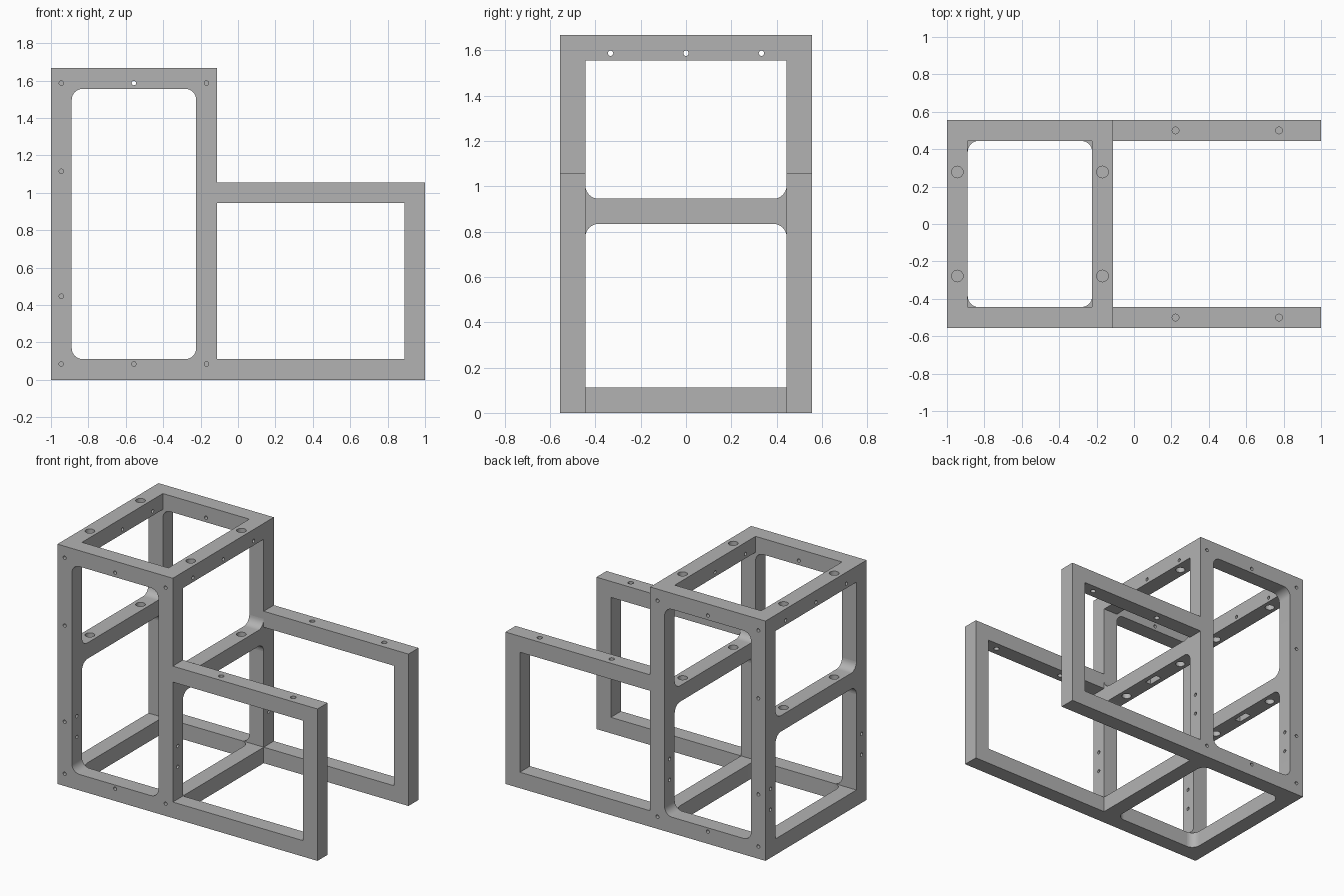
import bpy, bmesh, math
from mathutils import Vector, Matrix

cube = bpy.data.objects.get("Cube")
if cube:
    bpy.data.objects.remove(cube, do_unlink=True)

# Main dimensions
T = 0.111                      # bar thickness
W = 0.555                      # half width
IN = W - T                     # inner half width
H, ARM_H = 1.667, 1.056        # tower and arm heights
X0, X1, X2 = -1.0, -0.113, 1.0
R = 0.058                      # fillet radius
PX = (X0 + T / 2, X1 - T / 2)  # post centres

grey = bpy.data.materials.new("plain grey")
grey.use_nodes = True
colour = (0.45, 0.45, 0.45, 1)
grey.diffuse_color = colour
grey.node_tree.nodes["Principled BSDF"].inputs["Base Color"].default_value = colour


def arc(cx, cy, r, start, end, n=8):
    return [(cx + r * math.cos(math.radians(start + (end - start) * i / n)),
             cy + r * math.sin(math.radians(start + (end - start) * i / n)))
            for i in range(n + 1)]


def rect(a, b, c, d):
    return [(a, c), (b, c), (b, d), (a, d)]


def round_rect(a, b, c, d, r):
    return (arc(a + r, c + r, r, 180, 270) + arc(b - r, c + r, r, 270, 360)
            + arc(b - r, d - r, r, 0, 90) + arc(a + r, d - r, r, 90, 180))


def flared_bar(lo, hi, flare_lo, flare_hi):
    """Profile of a bar along its length, with filleted ends on chosen sides."""
    low = [(-IN, lo), (IN, lo)]
    high = [(IN, hi), (-IN, hi)]
    if flare_lo:
        low = arc(-IN + R, lo - R, R, 180, 90) + arc(IN - R, lo - R, R, 90, 0)
    if flare_hi:
        high = arc(IN - R, hi + R, R, 0, -90) + arc(-IN + R, hi + R, R, 270, 180)
    return low + high


PLACE = {"x": lambda u, v, w: (w, u, v),
         "y": lambda u, v, w: (u, w, v),
         "z": lambda u, v, w: (u, v, w)}
parts = []


def prism(name, loops, axis, w0, w1):
    """Extrude an outline with openings along an axis."""
    bm = bmesh.new()
    edges = []
    for loop in loops:
        vs = [bm.verts.new(PLACE[axis](u, v, w0)) for u, v in loop]
        edges += [bm.edges.new((vs[i - 1], vs[i])) for i in range(len(vs))]
    bmesh.ops.triangle_fill(bm, edges=edges, use_beauty=True)
    out = bmesh.ops.extrude_face_region(bm, geom=bm.faces[:])
    moved = [g for g in out["geom"] if isinstance(g, bmesh.types.BMVert)]
    bmesh.ops.translate(bm, verts=moved, vec=Vector(PLACE[axis](0, 0, w1 - w0)))
    bmesh.ops.recalc_face_normals(bm, faces=bm.faces[:])
    me = bpy.data.meshes.new(name)
    bm.to_mesh(me)
    bm.free()
    me.materials.append(grey)
    ob = bpy.data.objects.new(name, me)
    bpy.context.collection.objects.link(ob)
    parts.append(ob)


# Front and back panels: tower opening plus arm opening
outline = [(X0, 0), (X2, 0), (X2, ARM_H), (X1, ARM_H), (X1, H), (X0, H)]
tower_gap = round_rect(X0 + T, X1 - T, T, H - T, R)
arm_gap = rect(X1, X2 - T, T, ARM_H - T)
for name, y in (("front_panel", -W), ("back_panel", IN)):
    prism(name, [outline, tower_gap, arm_gap], "y", y, y + T)

# Cross bars between the panels
MID = ARM_H - 2 * T
for side, x in (("outer", X0), ("inner", X1 - T)):
    prism(side + "_top_bar", [rect(-IN, IN, H - T, H)], "x", x, x + T)
    prism(side + "_middle_bar", [flared_bar(MID, MID + T, True, True)], "x", x, x + T)
    profile = flared_bar(x, x + T, side == "inner", side == "outer")
    prism(side + "_bottom_bar", [[(v, u) for u, v in profile]], "z", 0, T)

# Cutter for all drilled holes and pockets
cut = bmesh.new()
TURN = {"x": Matrix.Rotation(math.pi / 2, 4, "Y"),
        "y": Matrix.Rotation(math.pi / 2, 4, "X"),
        "z": Matrix.Identity(4)}


def drill(axis, u, v, w0, w1, r, n=16):
    pos = Matrix.Translation(PLACE[axis](u, v, (w0 + w1) / 2))
    bmesh.ops.create_cone(cut, cap_ends=True, segments=n, radius1=r, radius2=r,
                          depth=w1 - w0, matrix=pos @ TURN[axis])


SCREW = 0.012
LOW, HIGH = 0.085, 1.587
mid_x = sum(PX) / 2
face_holes = [(x, z) for x in (*PX, mid_x) for z in (LOW, HIGH)]
face_holes += [(PX[0], 0.447), (PX[0], 1.115)]
for s in (-1, 1):
    # Screw holes in the panel faces; only the top middle one goes through
    for x, z in face_holes:
        end = 0.4 if (x, z) == (mid_x, HIGH) else 0.47
        drill("y", x, z, *sorted((s * end, s * 0.6)), SCREW)
    # Holes across the posts
    for z in (0.335, 0.48):
        drill("x", s * 0.5, z, -1.1, -0.05, SCREW)
    # Large holes in the cross bars, smaller ones in the arms
    for x in PX:
        drill("z", x, s * 0.278, 0.6, 1.8, 0.031, 24)
    for x in (0.222, 0.775):
        drill("z", x, s * 0.5, 0.8, 1.2, 0.018, 20)
# Holes across the top bars
for y in (-0.333, 0, 0.333):
    drill("x", y, HIGH, -1.1, -0.05, SCREW)
# Pockets under the middle bars
for x in PX:
    bmesh.ops.create_cube(cut, size=1, matrix=Matrix.Translation((x, 0, MID))
                          @ Matrix.Diagonal((0.045, 0.11, 0.1, 1)))
bmesh.ops.recalc_face_normals(cut, faces=cut.faces[:])
cut_mesh = bpy.data.meshes.new("hole_cutter")
cut.to_mesh(cut_mesh)
cut.free()
cut_mesh.materials.append(grey)
cutter = bpy.data.objects.new("hole_cutter", cut_mesh)
cutter.hide_render = True
bpy.context.collection.objects.link(cutter)

# Drill every part, then smooth the curved faces
for ob in parts:
    mod = ob.modifiers.new("holes", "BOOLEAN")
    mod.operation = "DIFFERENCE"
    mod.solver = "EXACT"
    mod.object = cutter
bpy.context.view_layer.update()
graph = bpy.context.evaluated_depsgraph_get()
drilled = [bpy.data.meshes.new_from_object(ob.evaluated_get(graph)) for ob in parts]
for ob, me in zip(parts, drilled):
    ob.modifiers.clear()
    ob.data = me
bpy.data.objects.remove(cutter, do_unlink=True)
bpy.ops.object.select_all(action="DESELECT")
for ob in parts:
    ob.select_set(True)
bpy.context.view_layer.objects.active = parts[0]
bpy.ops.object.shade_smooth_by_angle(angle=math.radians(30))
